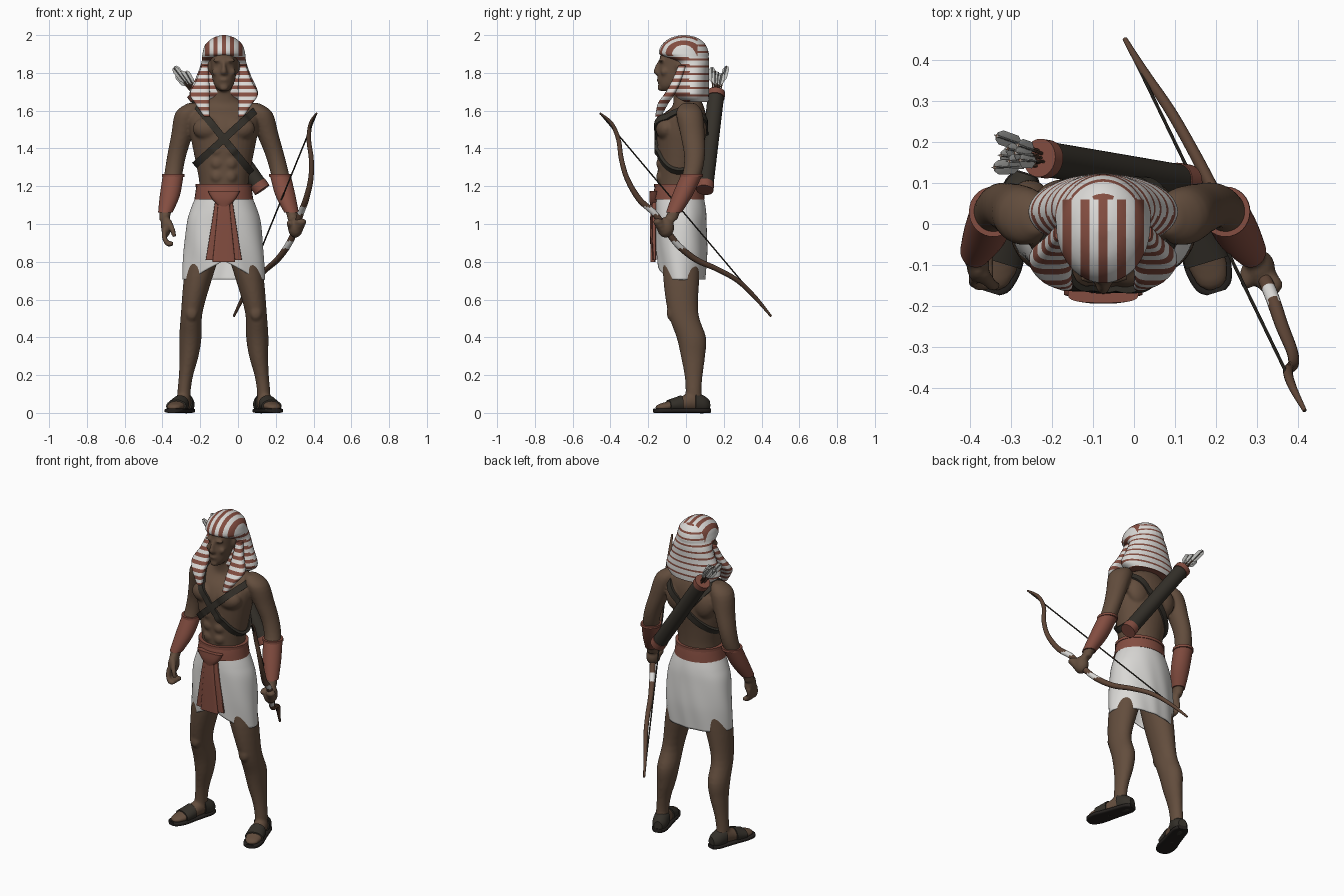
import bpy, bmesh, math, random
from math import sin, cos, pi, copysign
from mathutils import Vector, Matrix
from mathutils.bvhtree import BVHTree

random.seed(4)
if "Cube" in bpy.data.objects:
    bpy.data.objects.remove(bpy.data.objects["Cube"])
CX = -0.075  # body centre line


def material(name, *rgb):
    m = bpy.data.materials.new(name)
    m.use_nodes = True
    m.diffuse_color = (*rgb, 1)
    m.node_tree.nodes["Principled BSDF"].inputs["Base Color"].default_value = (*rgb, 1)
    return m


skin = material("brown skin", .125, .075, .047)
rust = material("rust cloth", .23, .075, .052)
white = material("white linen", .7, .69, .67)
leather = material("dark leather", .035, .03, .023)
wood = material("bow wood", .11, .058, .036)
feather = material("grey feather", .5, .5, .48)
sole_black = material("sole black", .018, .015, .013)


def smooth(rings, k):
    """Catmull-Rom interpolation of rows of numbers."""
    out, last = [], len(rings) - 1
    for i in range(last):
        a, b, c, d = [Vector(rings[max(0, min(last, i + j))]) for j in (-1, 0, 1, 2)]
        for s in range(k):
            t = s / k
            out.append(b + (c - a) * (t / 2) + (a * 2 - b * 5 + c * 4 - d) * (t * t / 2)
                       + (b * 3 - a - c * 3 + d) * (t ** 3 / 2))
    return out + [Vector(rings[-1])]


def sweep(bm, rings, follow=False, frame=Matrix(), seg=32, n=2, k=4, cap=True):
    """Skin rings of (x, y, z, radius a, radius b); n squares the section."""
    pts, rows = smooth(rings, k), []
    power = lambda v: copysign(abs(v) ** (2 / n), v)
    for i, r in enumerate(pts):
        rot = Matrix.Identity(3)
        if follow:
            step = Vector(pts[min(i + 1, len(pts) - 1)][:3]) - Vector(pts[max(i - 1, 0)][:3])
            rot = step.to_track_quat('Z', 'Y').to_matrix()
        ra, rb = max(r[3], .001), max(r[4], .001)
        rows.append([])
        for j in range(seg):
            t = 2 * pi * j / seg
            p = Vector(r[:3]) + rot @ Vector((ra * power(cos(t)), rb * power(sin(t)), 0))
            rows[-1].append(bm.verts.new(frame @ p))
    for low, high in zip(rows, rows[1:]):
        for j in range(seg):
            h = (j + 1) % seg
            bm.faces.new((low[j], low[h], high[h], high[j]))
    if cap:
        bm.faces.new(rows[0][::-1])
        bm.faces.new(rows[-1])


def blob(bm, centre, radii):
    bmesh.ops.create_uvsphere(bm, u_segments=24, v_segments=14, radius=1,
                              matrix=Matrix.Translation(centre) @ Matrix.Diagonal((*radii, 1)))


def finish(name, bm, mats, rule=None, angle=40):
    bmesh.ops.recalc_face_normals(bm, faces=bm.faces[:])
    if rule:
        for f in bm.faces:
            f.material_index = rule(f.calc_center_median())
    me = bpy.data.meshes.new(name)
    bm.to_mesh(me)
    bm.free()
    for m in mats:
        me.materials.append(m)
    ob = bpy.data.objects.new(name, me)
    bpy.context.collection.objects.link(ob)
    bpy.ops.object.select_all(action='DESELECT')
    ob.select_set(True)
    bpy.context.view_layer.objects.active = ob
    bpy.ops.object.shade_smooth_by_angle(angle=math.radians(angle))
    return ob


def part(name, rings, mat, **kw):
    bm = bmesh.new()
    sweep(bm, rings, **kw)
    return finish(name, bm, [mat])


def centred(rows):
    return [(CX, *r) for r in rows]


def sided(rows, s):
    """Mirror limb rings; the left arm is held further out."""
    spread = .09 if s > 0 else 0
    return [(CX + s * (r[0] + spread * (1.6 - r[2])), *r[1:]) for r in rows]


# Torso with chest and stomach muscles
body = bmesh.new()
sweep(body, centred([(-.03, 1.1, .13, .11), (-.035, 1.22, .13, .115), (-.03, 1.32, .148, .12),
                     (-.025, 1.42, .168, .13), (-.022, 1.5, .182, .132), (-.008, 1.57, .185, .115),
                     (.01, 1.62, .145, .085), (.005, 1.66, .085, .072), (-.015, 1.74, .056, .06)]))
for s in (-1, 1):
    blob(body, (CX + s * .08, -.105, 1.505), (.085, .055, .062))
    blob(body, (CX + s * .09, .06, 1.5), (.075, .05, .09))
    for z in (1.25, 1.32, 1.39):
        blob(body, (CX + s * .035, -.128, z), (.036, .03, .036))
torso_tree = BVHTree.FromBMesh(body)

# Head, face and ears
sweep(body, centred([(-.1, 1.703, .022, .028), (-.085, 1.73, .048, .06), (-.06, 1.78, .063, .088),
                     (-.045, 1.84, .07, .096), (-.035, 1.9, .072, .1), (-.03, 1.95, .055, .08)]))
sweep(body, centred([(-.138, 1.86, .01, .012), (-.15, 1.825, .012, .018), (-.152, 1.8, .019, .019),
                     (-.14, 1.785, .012, .01)]))
blob(body, (CX, -.142, 1.763), (.026, .013, .012))
blob(body, (CX, -.138, 1.72), (.022, .014, .016))
for s in (-1, 1):
    blob(body, (CX + s * .032, -.131, 1.866), (.03, .014, .01))
    blob(body, (CX + s * .042, -.115, 1.805), (.022, .02, .02))
    blob(body, (CX + s * .074, -.035, 1.835), (.012, .02, .034))

# Limbs
ARM = [(.16, .015, 1.64, .03, .035), (.19, .018, 1.59, .066, .07), (.222, .035, 1.47, .057, .064),
       (.25, .045, 1.36, .05, .055), (.268, .03, 1.26, .048, .05), (.286, -.02, 1.15, .046, .047),
       (.31, -.065, 1.06, .031, .034), (.314, -.08, 1.02, .028, .035)]
LEG = [(.09, -.02, .9, .09, .1), (.135, -.025, .72, .076, .096), (.17, -.015, .53, .057, .08),
       (.177, .028, .4, .059, .078), (.184, .037, .3, .05, .064), (.2, .04, .2, .038, .048),
       (.21, .04, .12, .035, .042), (.212, .04, .05, .036, .045)]
FOOT = [(0, .04, -.085, .018, .022), (0, .045, -.055, .036, .04), (0, .058, 0, .04, .05),
        (0, .046, .07, .043, .04), (0, .036, .14, .048, .026), (0, .03, .19, .036, .017),
        (0, .026, .208, .015, .008)]


def grown(rows, g=.007):
    return [(*r[:3], r[3] + g, r[4] + g) for r in rows]


for s, side in ((-1, "right"), (1, "left")):
    sweep(body, sided(ARM, s))
    sweep(body, [(CX + s * r[0], *r[1:]) for r in LEG])
    blob(body, (CX + s * .17, -.08, .53), (.032, .022, .042))
    turn = math.radians(17)
    forward = Vector((s * sin(turn), -cos(turn), 0))
    up = Vector((0, 0, 1))
    foot_frame = Matrix((up.cross(forward), up, forward)).transposed().to_4x4()
    foot_frame.translation = (CX + s * .212, .04, 0)
    sweep(body, FOOT, frame=foot_frame)
    # Sandal
    part(side + "_sandal_sole", [(0, .012, r[2] * 1.04, r[3] + .009, .012) for r in FOOT],
         sole_black, frame=foot_frame, n=4)
    part(side + "_sandal_heel", grown(FOOT[:3]), leather, frame=foot_frame)
    part(side + "_sandal_band", grown(FOOT[3:5]), leather, frame=foot_frame)
    # Bracer
    part(side + "_bracer", sided(grown(ARM[4:7]), s), rust)
    part(side + "_bracer_rim", sided([(.268, .03, z, .059, .061) for z in (1.265, 1.25)], s), rust)

# Relaxed right hand
blob(body, (CX - .305, -.1, .99), (.028, .044, .058))
for i in range(4):
    y = -.068 - .022 * i
    sweep(body, sided([(x, y - d, z, .0135, .0135) for x, d, z in
                       ((.315, 0, .97), (.314, .01, .925), (.295, .016, .893), (.27, .01, .9))], -1),
          follow=True, seg=12)
sweep(body, sided([(.295, -.12, 1.02, .016, .016), (.272, -.147, .97, .015, .015),
                   (.262, -.15, .93, .012, .012)], -1), follow=True, seg=12)

# Left fist around the bow grip
grip = Vector((.304, -.108, .982))
along = Vector((-.35, .5, -.8)).normalized()
blob(body, grip, (.04, .046, .055))
for i in range(4):
    blob(body, grip + along * (.024 * i - .036) + Vector((.016, -.022, 0)), (.031, .027, .02))
blob(body, grip + Vector((-.03, -.02, .02)), (.018, .034, .02))

skin_body = finish("body", body, [skin])
mod = skin_body.modifiers.new("Blend", 'REMESH')
mod.mode, mod.voxel_size, mod.use_smooth_shade = 'VOXEL', .008, True
mod = skin_body.modifiers.new("Soften", 'SMOOTH')
mod.factor, mod.iterations = .5, 5

# Striped headdress: hood and two lappets, cut along the stripe edges
hood = bmesh.new()
sweep(hood, centred([(.05, 1.645, .14, .07), (.03, 1.69, .182, .092), (.035, 1.78, .146, .086),
                     (.035, 1.85, .12, .088), (.0, 1.885, .115, .12), (-.012, 1.907, .112, .132),
                     (-.012, 1.95, .098, .115), (-.01, 1.985, .058, .072), (-.01, 2, .012, .015)]), seg=64)
for s in (-1, 1):
    sweep(hood, [(CX + s * r[0], *r[1:]) for r in
                 [(.1, -.02, 1.84, .018, .02), (.112, -.05, 1.76, .034, .024), (.127, -.085, 1.69, .053, .028),
                  (.115, -.12, 1.64, .039, .028), (.09, -.147, 1.57, .016, .016)]], n=3)
BAND, RIB = .038, .044
cuts = [((0, 0, 1.6 + BAND * (i + f)), (0, 0, 1)) for i in range(-1, 9) for f in (0, .28, .5)]
cuts += [((CX + RIB * (i / 2 - .25), 0, 0), (1, 0, 0)) for i in range(-5, 7)]
cuts += [((0, .06, 0), (0, 1, 0)), ((0, 0, 1.89), (0, 0, 1))]
for co, no in cuts:
    bmesh.ops.bisect_plane(hood, geom=hood.verts[:] + hood.edges[:] + hood.faces[:],
                           plane_co=co, plane_no=no)


def stripe(c):
    if c.z > 1.89 and c.y < .06:
        return int(((c.x - CX) / RIB + .25) % 1 < .5)
    return int(((c.z - 1.6) / BAND) % 1 < (.5 if c.y < .02 else .28))


finish("headdress", hood, [white, rust], stripe)

# Kilt with a raised front hem and soft folds
kilt = bmesh.new()
sweep(kilt, centred([(-.035, 1.16, .142, .125), (-.03, 1.08, .175, .135), (-.028, 1, .198, .138),
                     (-.025, .85, .212, .137), (-.025, .705, .215, .125)]), seg=72, k=8, cap=False)
for v in kilt.verts:
    dx, drop = v.co.x - CX, (1.16 - v.co.z) / .455
    fold = 1 + .022 * drop * sin(7 * math.atan2(v.co.y, dx) + 13 * v.co.z)
    v.co.x, v.co.y = CX + dx * fold, v.co.y * fold
    if v.co.y < 0:
        v.co.z += .1 * drop * max(0, 1 - abs(dx) / .19) * min(1, -v.co.y / .1)
cloth = finish("kilt", kilt, [white])
cloth.modifiers.new("Thickness", 'SOLIDIFY').thickness = .008

# Belt, knot and front apron
part("belt", centred([(-.038, 1.13, .156, .137), (-.038, 1.17, .15, .133), (-.037, 1.205, .145, .127)]), rust)
part("belt_rim", centred([(-.037, z, .15, .132) for z in (1.195, 1.212)]), rust)
part("belt_knot", centred([(-.165, 1.09, .025, .022), (-.17, 1.13, .06, .024), (-.17, 1.175, .086, .022)]),
     rust, n=3)
part("apron", centred([(-.165, 1.13, .045, .014), (-.17, 1, .065, .012), (-.167, .81, .096, .01)]), rust, n=5)
part("apron_tab", centred([(-.172, 1.12, .03, .014), (-.177, 1, .04, .013), (-.175, .8, .06, .013)]), rust, n=5)

# Crossed chest straps wrapped around the torso
for name, a, b in (("strap_left_shoulder", (-.23, 1.31), (.09, 1.6)),
                   ("strap_right_shoulder", (.13, 1.2), (-.23, 1.64))):
    bm, rows, steps = bmesh.new(), [], 72
    mid = Vector(((a[0] + b[0]) / 2, -.02, (a[1] + b[1]) / 2))
    run = Vector((b[0] - a[0], 0, b[1] - a[1])).normalized()
    wide = run.cross(Vector((0, 1, 0))) * .019
    for i in range(steps):
        u = run * cos(2 * pi * i / steps) + Vector((0, sin(2 * pi * i / steps), 0))
        hit = torso_tree.ray_cast(mid + u, -u)[0]
        rows.append([bm.verts.new(hit + u * o + wide * w) for o, w in
                     ((-.006, -1), (.012, -1), (.012, 1), (-.006, 1))])
    for i, row in enumerate(rows):
        after = rows[(i + 1) % steps]
        for j in range(4):
            h = (j + 1) % 4
            bm.faces.new((row[j], row[h], after[h], after[j]))
    finish(name, bm, [leather])

# Quiver with rust ends and feathered arrows
base, mouth = Vector((.125, .1, 1.185)), Vector((-.225, .16, 1.69))
axis = (mouth - base).normalized()
for name, start, end, r, mat in (("quiver", 0, 1, .043, leather), ("quiver_base", -.01, .06, .046, rust),
                                 ("quiver_rim", .96, 1.015, .047, rust)):
    part(name, [(*base.lerp(mouth, t), r, r) for t in (start, end)], mat, follow=True, k=1)
shafts, vanes = bmesh.new(), bmesh.new()
for i in range(8):
    lean = Vector((cos(i * 2.4), sin(i * 2.4), 0)) * (.008 + .003 * i)
    foot, tip = mouth + lean * .7, mouth + lean * 1.5 + axis * random.uniform(.12, .18)
    sweep(shafts, [(*foot, .004, .004), (*tip, .004, .004)], follow=True, seg=8, k=1)
    for ra, rb in ((.017, .002), (.002, .017)):
        sweep(vanes, [(*foot.lerp(tip, t), ra * w + .001, rb * w + .001) for t, w in
                      ((.4, .1), (.55, 1), (.9, 1), (1, .5))], follow=True, seg=8, k=1)
finish("arrow_shafts", shafts, [wood])
finish("arrow_feathers", vanes, [feather])

# Bow with white bindings, and its string
BOW = [(.416, -.455, 1.586, .005), (.385, -.395, 1.533, .01), (.375, -.358, 1.448, .012),
       (.388, -.342, 1.342, .013), (.385, -.31, 1.236, .014), (.36, -.247, 1.13, .016),
       (.332, -.167, 1.056, .017), (.3, -.098, .96, .017), (.26, -.034, .88, .017), (.207, .056, .81, .016),
       (.15, .167, .76, .014), (.09, .273, .7, .013), (.03, .363, .615, .011), (-.022, .45, .512, .006)]
bow = bmesh.new()
sweep(bow, [(*r, r[3]) for r in BOW], follow=True, seg=16, k=8)
finish("bow", bow, [wood, white], lambda c: int(1.05 < c.z < 1.09 or .87 < c.z < .91))
part("bow_string", [(*BOW[i][:3], .004, .004) for i in (0, -1)], leather, follow=True, seg=8, k=1)
